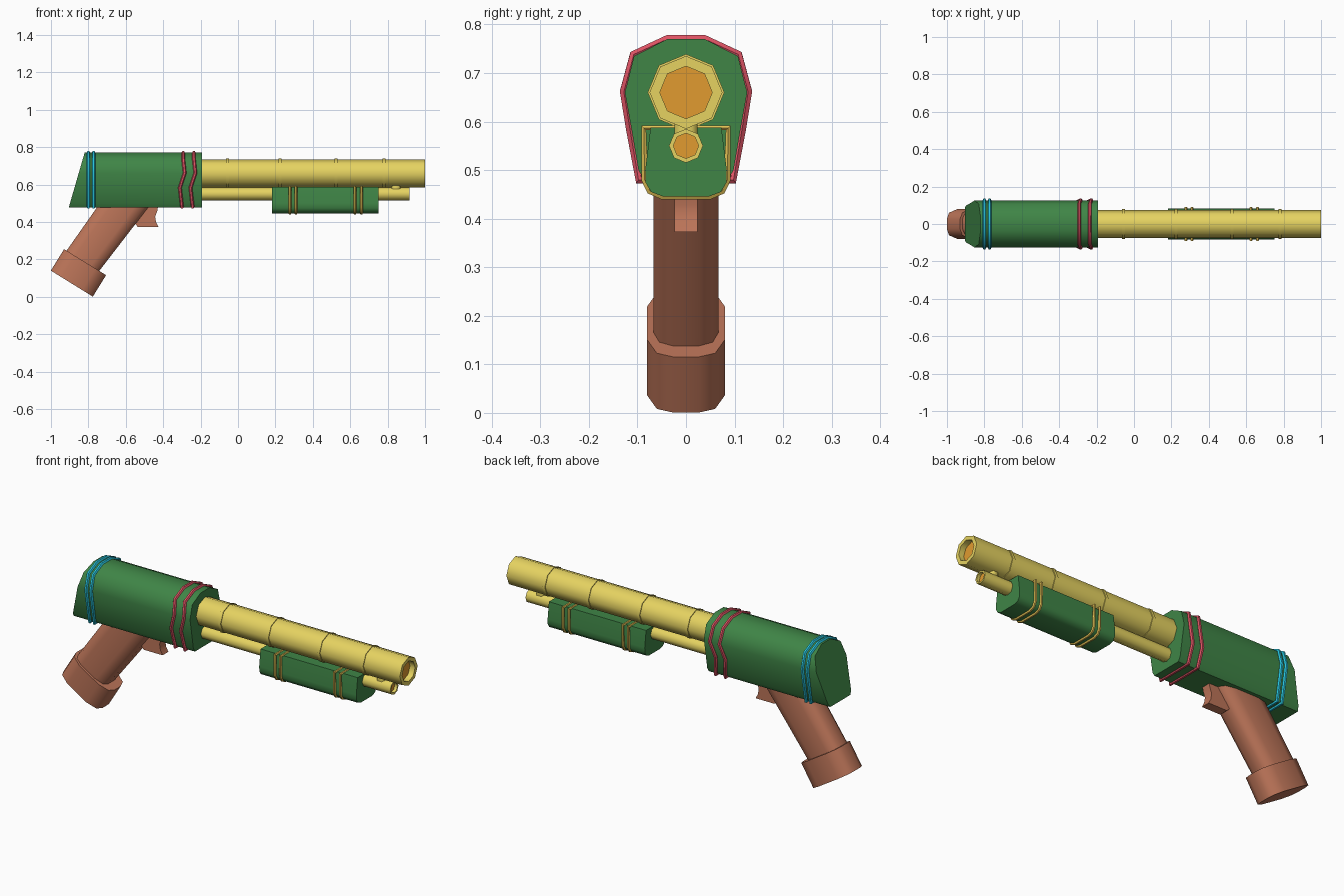
import bpy, bmesh, math
from mathutils import Vector

if "Cube" in bpy.data.objects:
    bpy.data.objects.remove(bpy.data.objects["Cube"])


def mat(name, rgb):
    m = bpy.data.materials.new(name)
    m.diffuse_color = (*rgb, 1)
    m.use_nodes = True
    m.node_tree.nodes["Principled BSDF"].inputs["Base Color"].default_value = m.diffuse_color
    return m


GREEN = mat("green", (0.05, 0.235, 0.062))
GOLD = mat("gold", (0.79, 0.65, 0.12))
AMBER = mat("amber", (0.78, 0.54, 0.09))
ORANGE = mat("orange", (0.75, 0.33, 0.03))
BROWN = mat("brown", (0.50, 0.175, 0.098))
RED = mat("red", (0.72, 0.085, 0.125))
BLUE = mat("blue", (0.02, 0.55, 0.72))


def loft(name, rings, m, end_mat=None, angle=52):
    """Skin a list of equal point rings and cap both ends."""
    bm = bmesh.new()
    vs = [[bm.verts.new(p) for p in r] for r in rings]
    n = len(vs[0])
    for a, b in zip(vs, vs[1:]):
        for i in range(n):
            bm.faces.new((a[i], a[(i + 1) % n], b[(i + 1) % n], b[i]))
    bm.faces.new(vs[0])
    cap = bm.faces.new(vs[-1])
    if end_mat:
        cap.material_index = 1
    bmesh.ops.recalc_face_normals(bm, faces=bm.faces)
    me = bpy.data.meshes.new(name)
    bm.to_mesh(me)
    bm.free()
    me.materials.append(m)
    if end_mat:
        me.materials.append(end_mat)
    ob = bpy.data.objects.new(name, me)
    bpy.context.collection.objects.link(ob)
    bpy.ops.object.select_all(action='DESELECT')
    ob.select_set(True)
    bpy.context.view_layer.objects.active = ob
    bpy.ops.object.shade_smooth_by_angle(angle=math.radians(angle))
    return ob


def octagon_tube(name, z, profile, m, end_mat=None):
    """Eight-sided lathe along x from (x, radius) pairs."""
    rings = [[(x, r * math.sin(k * math.pi / 4), z + r * math.cos(k * math.pi / 4))
              for k in range(8)] for x, r in profile]
    return loft(name, rings, m, end_mat)


def mirrored(half):
    """Close a right-hand half outline by mirroring it in y."""
    return half + [(-p[0], *p[1:]) for p in reversed(half)]


def wire(name, pts, m, radius=0.0095):
    """Thin closed band along a polygon."""
    cu = bpy.data.curves.new(name, 'CURVE')
    cu.dimensions = '3D'
    cu.bevel_depth = radius
    cu.bevel_resolution = 1
    sp = cu.splines.new('POLY')
    sp.points.add(len(pts) - 1)
    for p, co in zip(sp.points, pts):
        p.co = (*co, 1)
    sp.use_cyclic_u = True
    cu.materials.append(m)
    ob = bpy.data.objects.new(name, cu)
    bpy.context.collection.objects.link(ob)
    bpy.ops.object.select_all(action='DESELECT')
    ob.select_set(True)
    bpy.context.view_layer.objects.active = ob
    bpy.ops.object.convert(target='MESH')
    bpy.ops.object.shade_smooth_by_angle(angle=math.radians(50))


# Receiver with slanted back
body = mirrored([(0.038, 0.77), (0.107, 0.735), (0.126, 0.66),
                 (0.112, 0.583), (0.098, 0.50), (0.085, 0.478)])
loft("receiver", [[(-0.82 - (0.77 - z) * 0.29, y, z) for y, z in body],
                  [(-0.193, y, z) for y, z in body]], GREEN)

# Bands round the receiver: straight blue at the back, bent red at the front
band = [(0.038, 0.770, 0), (0.108, 0.738, 0), (0.128, 0.662, 0.008),
        (0.115, 0.583, -0.018), (0.097, 0.479, -0.006)]
for i, x in enumerate((-0.80, -0.772)):
    wire(f"rear_band_{i}", [(x, y, z) for y, z, d in mirrored(band)], BLUE)
for i, x in enumerate((-0.293, -0.236)):
    wire(f"front_band_{i}", [(x + d, y, z) for y, z, d in mirrored(band)], RED)

# Barrel with recessed muzzle and thin collars
octagon_tube("barrel", 0.66, [(-0.25, 0.075), (1.0, 0.075), (1.0, 0.054),
                              (0.97, 0.054)], GOLD, ORANGE)
for i, x in enumerate((-0.055, 0.225, 0.525, 0.78)):
    octagon_tube(f"barrel_collar_{i}", 0.66,
                 [(x - 0.008, 0.079), (x + 0.008, 0.079)], GOLD)

# Lower tube and its link to the barrel
octagon_tube("lower_tube", 0.55, [(-0.25, 0.035), (0.916, 0.035), (0.916, 0.026),
                                  (0.90, 0.026)], GOLD, ORANGE)
link = [(0.822, 0.012), (0.832, 0.024), (0.858, 0.024), (0.868, 0.012),
        (0.868, -0.012), (0.858, -0.024), (0.832, -0.024), (0.822, -0.012)]
loft("tube_link", [[(x, y, z) for x, y in link] for z in (0.575, 0.602)], GOLD)

# Sliding fore-end with paired bands
slide = mirrored([(0.073, 0.588), (0.084, 0.50), (0.083, 0.474),
                  (0.072, 0.455), (0.048, 0.446)])
loft("fore_end", [[(x, y, z) for y, z in slide] for x in (0.183, 0.752)], GREEN)
loop = mirrored([(0.087, 0.587), (0.085, 0.48), (0.074, 0.457), (0.048, 0.446)])
for i, x in enumerate((0.277, 0.31, 0.625, 0.66)):
    wire(f"fore_end_band_{i}", [(x, y, z) for y, z in loop], AMBER, 0.008)


# Grip and butt cap: rounded oblong sections swept along tilted axes
def oblong(name, top, bottom, u1, u2, u3, w1, w2, w3, top_scale=1.0):
    axis = (Vector(bottom) - Vector(top)).normalized()
    u = Vector((-axis.y, axis.x))
    half = [(w1, u1), (w2, u2), (w3, u3), (w3, -u3), (w2, -u2), (w1, -u1)]
    rings = [[(c[0] + u.x * s * k, y, c[1] + u.y * s * k) for y, s in mirrored(half)]
             for c, k in ((top, top_scale), (bottom, 1.0))]
    loft(name, rings, BROWN)


oblong("grip", (-0.566, 0.55), (-0.84, 0.178), 0.102, 0.088, 0.05,
       0.028, 0.055, 0.067, 1.1)
oblong("butt_cap", (-0.8175, 0.185), (-0.8885, 0.0703), 0.132, 0.118, 0.065,
       0.027, 0.06, 0.08)

# Trigger with hollow front
side = [(-0.56, 0.50), (-0.425, 0.50), (-0.432, 0.458), (-0.443, 0.428),
        (-0.438, 0.398), (-0.425, 0.373), (-0.535, 0.373), (-0.56, 0.40)]
loft("trigger", [[(x, y, z) for x, z in side] for y in (-0.024, 0.024)], BROWN)
